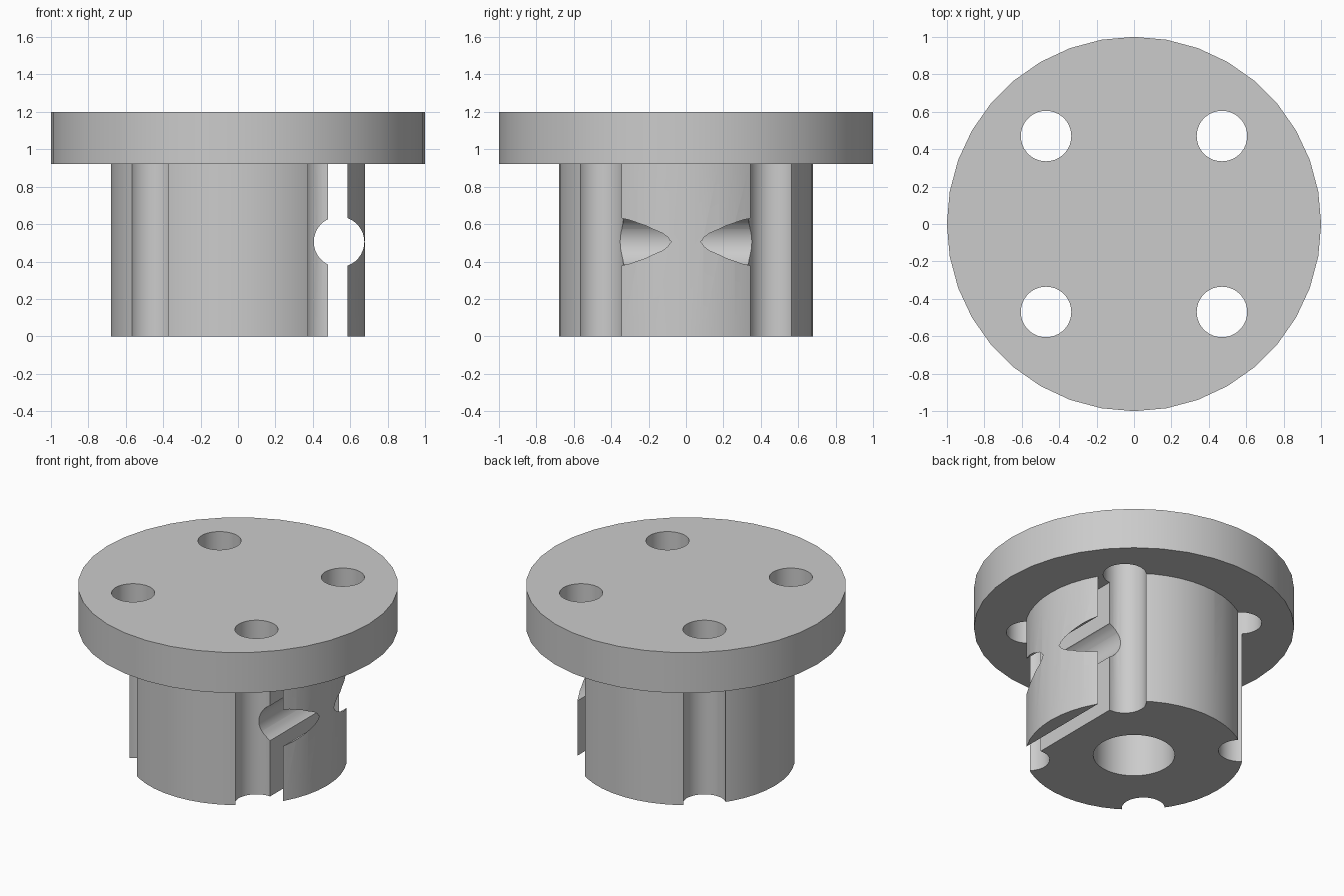
import bpy
import math

default = bpy.data.objects.get("Cube")
if default:
    bpy.data.objects.remove(default, do_unlink=True)

FLANGE_R, HUB_R, HUB_TOP, TOP = 1.0, 0.68, 0.92, 1.2
BOLT, BOLT_R, BORE_R = 0.47, 0.135, 0.255
SLOT_X, SLOT_W = 0.5325, 0.105
PIN_X, PIN_Z = 0.54, 0.505

grey = bpy.data.materials.new("light grey")
grey.use_nodes = True
grey.diffuse_color = (0.6, 0.6, 0.6, 1)
grey.node_tree.nodes["Principled BSDF"].inputs["Base Color"].default_value = (0.6, 0.6, 0.6, 1)


def cylinder(name, radius, bottom, top, x=0, y=0, sides=36):
    bpy.ops.mesh.primitive_cylinder_add(
        vertices=sides, radius=radius, depth=top - bottom,
        location=(x, y, (top + bottom) / 2))
    obj = bpy.context.object
    obj.name = name
    obj.data.materials.append(grey)
    return obj


def combine(target, other, operation):
    """Apply a boolean and discard the second object."""
    mod = target.modifiers.new(operation.lower(), 'BOOLEAN')
    mod.operation = operation
    mod.solver = 'EXACT'
    mod.object = other
    bpy.ops.object.select_all(action='DESELECT')
    bpy.context.view_layer.objects.active = target
    target.select_set(True)
    bpy.ops.object.modifier_apply(modifier=mod.name)
    bpy.data.objects.remove(other, do_unlink=True)


# Round hub with a central bore that stops at the flange
hub = cylinder("flanged_hub", HUB_R, 0, HUB_TOP, sides=48)
combine(hub, cylinder("bore", BORE_R, -0.1, HUB_TOP + 0.1), 'DIFFERENCE')

# Clamping slot along one side of the hub
bpy.ops.mesh.primitive_cube_add(size=1, location=(SLOT_X, 0, HUB_TOP / 2))
slot = bpy.context.object
slot.scale = (SLOT_W, 2, 1.5)
combine(hub, slot, 'DIFFERENCE')

# Cross hole for the clamp screws
pin = cylinder("pin", BOLT_R, -1, 1)
pin.location = (PIN_X, 0, PIN_Z)
pin.rotation_euler.x = math.radians(90)
combine(hub, pin, 'DIFFERENCE')

# Wide flange on top
combine(hub, cylinder("flange", FLANGE_R, HUB_TOP, TOP), 'UNION')

# Four bolt holes that also groove the hub
for x in (-BOLT, BOLT):
    for y in (-BOLT, BOLT):
        combine(hub, cylinder("bolt", BOLT_R, -0.1, TOP + 0.1, x, y), 'DIFFERENCE')

bpy.ops.object.select_all(action='DESELECT')
hub.select_set(True)
bpy.context.view_layer.objects.active = hub
bpy.ops.object.shade_smooth_by_angle(angle=math.radians(30))
